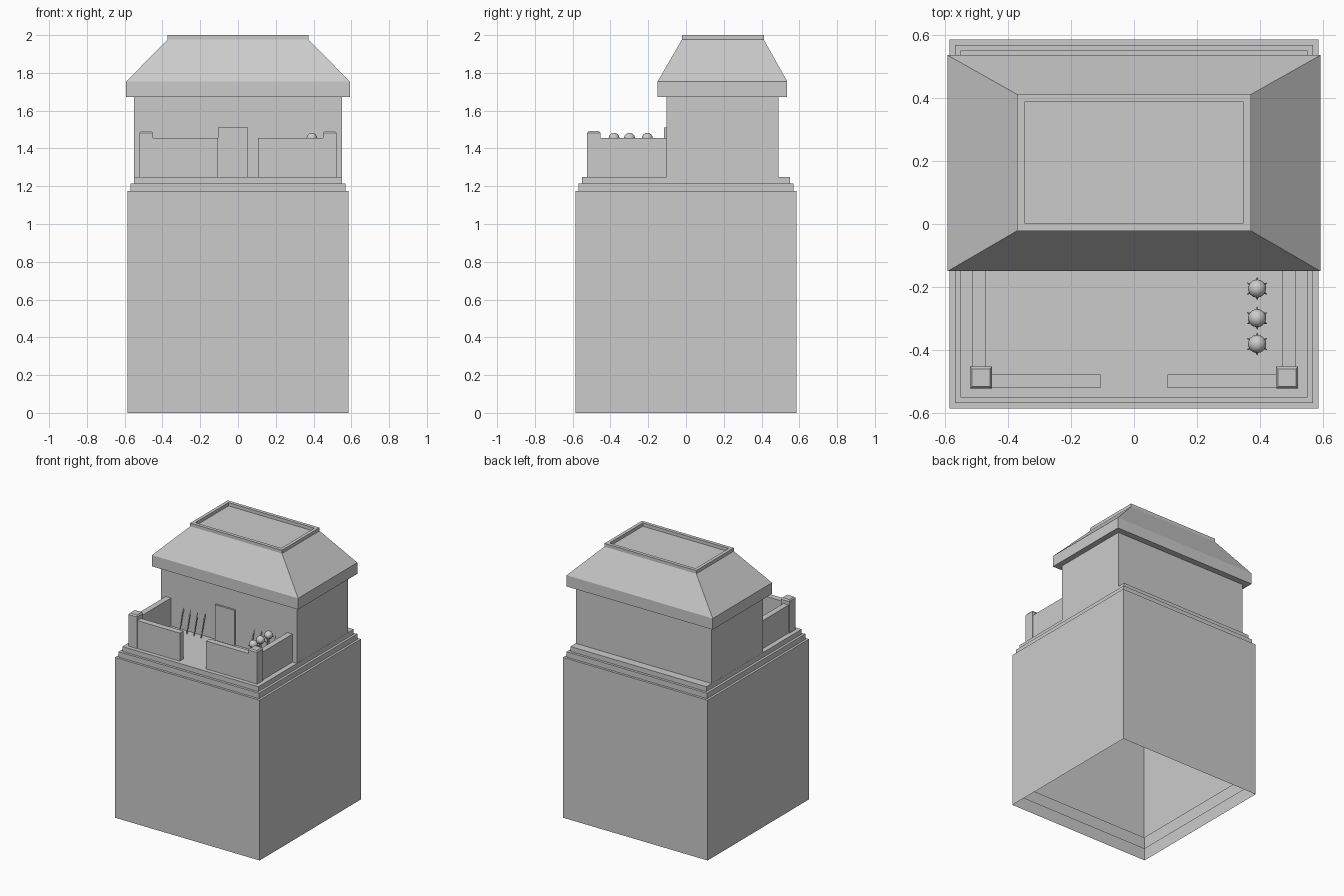
import bpy, bmesh, math
from mathutils import Vector

if "Cube" in bpy.data.objects:
    bpy.data.objects.remove(bpy.data.objects["Cube"])


def finish(name, bm):
    bmesh.ops.recalc_face_normals(bm, faces=bm.faces)
    me = bpy.data.meshes.new(name)
    bm.to_mesh(me)
    bm.free()
    ob = bpy.data.objects.new(name, me)
    bpy.context.collection.objects.link(ob)
    return ob


def stack(name, rings, bottom=True):
    """Rectangular rings (x0, x1, y0, y1, z) bridged from bottom to top."""
    bm = bmesh.new()
    loops = []
    for x0, x1, y0, y1, z in rings:
        loops.append([bm.verts.new((x, y, z)) for x, y in
                      ((x0, y0), (x1, y0), (x1, y1), (x0, y1))])
    for a, b in zip(loops, loops[1:]):
        for i in range(4):
            j = (i + 1) % 4
            bm.faces.new((a[i], a[j], b[j], b[i]))
    bm.faces.new(loops[-1])
    if bottom:
        bm.faces.new(loops[0][::-1])
    ob = finish(name, bm)
    return ob


def box(name, x0, x1, y0, y1, z0, z1, bottom=True):
    return stack(name, [(x0, x1, y0, y1, z0), (x0, x1, y0, y1, z1)], bottom)


def rod(bm, a, b, r0, r1, sides=6):
    a, b = Vector(a), Vector(b)
    d = b - a
    m = d.to_track_quat('Z', 'Y').to_matrix().to_4x4()
    m.translation = (a + b) / 2
    bmesh.ops.create_cone(bm, cap_ends=True, segments=sides, radius1=r0,
                          radius2=r1, depth=d.length, matrix=m)


# Base: three nested open-bottomed blocks, each slightly smaller and raised
for i, (h, z0, z1) in enumerate(((0.586, 0, 1.174), (0.569, 0.076, 1.214), (0.551, 0.147, 1.25))):
    box(f"base_block_{i + 1}", -h, h, -h, h, z0, z1, bottom=False)

# House body and door
box("house_walls", -0.55, 0.55, -0.103, 0.49, 1.25, 1.69)
box("door", -0.105, 0.052, -0.116, -0.10, 1.25, 1.51)

# Hipped roof with a raised rim around a sunken flat top
stack("roof", [
    (-0.592, 0.592, -0.15, 0.536, 1.673),
    (-0.592, 0.592, -0.15, 0.536, 1.755),
    (-0.372, 0.372, -0.022, 0.412, 1.976),
    (-0.372, 0.372, -0.022, 0.412, 2.0),
    (-0.348, 0.348, 0.003, 0.387, 2.0),
    (-0.348, 0.348, 0.003, 0.387, 1.976)])

# Yard walls and corner posts, both sides
for side, s in (("left", -1), ("right", 1)):
    def span(a, b):
        return sorted((s * a, s * b))
    box(f"{side}_front_wall", *span(0.107, 0.46), -0.521, -0.478, 1.25, 1.455)
    box(f"{side}_side_wall", *span(0.472, 0.514), -0.47, -0.10, 1.25, 1.455)
    x0, x1 = span(0.451, 0.521)
    c = 0.007
    stack(f"{side}_post", [
        (x0, x1, -0.523, -0.453, 1.25), (x0, x1, -0.523, -0.453, 1.482),
        (x0 + c, x1 - c, -0.523 + c, -0.453 - c, 1.492)])

    # Spears leaning on the house wall
    for k in range(4):
        x = s * (0.2 + 0.058 * k)
        bm = bmesh.new()
        base, tip = Vector((x, -0.14, 1.25)), Vector((x + 0.01, -0.108, 1.42))
        neck = base.lerp(tip, 0.8)
        rod(bm, base, neck, 0.004, 0.004)
        rod(bm, neck, tip, 0.008, 0.0005, 4)
        finish(f"{side}_spear_{k + 1}", bm)

# Spiked maces standing beside the right wall
for k, y in enumerate((-0.205, -0.299, -0.381)):
    bm = bmesh.new()
    c = Vector((0.391, y, 1.454))
    rod(bm, (0.391, y, 1.25), c, 0.007, 0.007, 8)
    bmesh.ops.create_uvsphere(bm, u_segments=14, v_segments=8, radius=0.029)
    ball = [v for v in bm.verts if v.co.length < 0.1]
    bmesh.ops.translate(bm, verts=ball, vec=c)
    for i in range(6):
        a = math.tau * i / 6 + math.pi / 6
        d = Vector((math.cos(a), math.sin(a), -0.35)).normalized()
        rod(bm, c + d * 0.02, c + d * 0.039, 0.008, 0.0005, 5)
    ob = finish(f"mace_{k + 1}", bm)
    bpy.context.view_layer.objects.active = ob
    ob.select_set(True)
    bpy.ops.object.shade_smooth_by_angle(angle=math.radians(40))
    ob.select_set(False)
